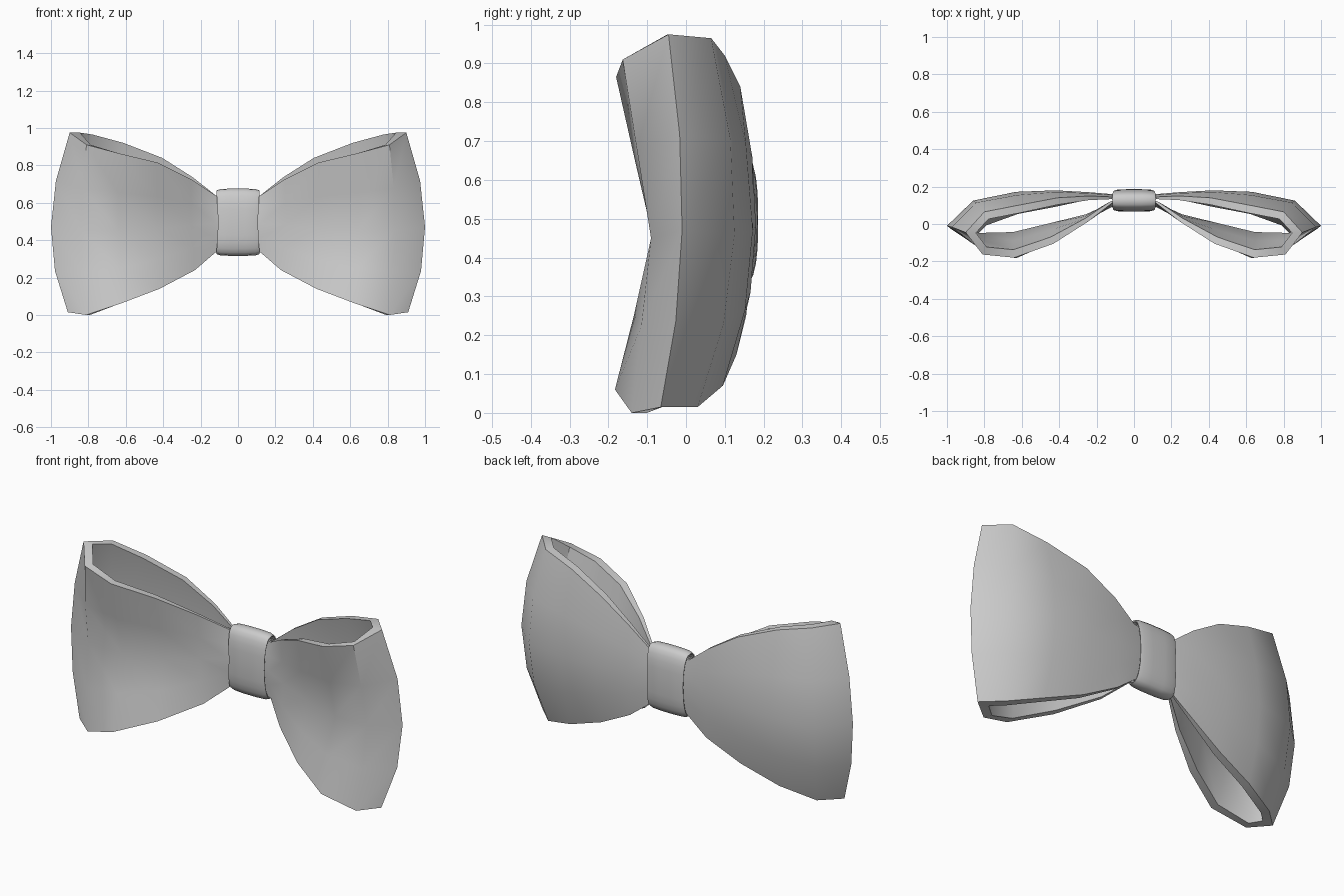
import bpy, bmesh, math
from mathutils import Vector

if "Cube" in bpy.data.objects:
    bpy.data.objects.remove(bpy.data.objects["Cube"])

def finish(name, bm, angle):
    mesh = bpy.data.meshes.new(name)
    bm.to_mesh(mesh)
    bm.free()
    ob = bpy.data.objects.new(name, mesh)
    bpy.context.collection.objects.link(ob)
    bpy.ops.object.select_all(action='DESELECT')
    ob.select_set(True)
    bpy.context.view_layer.objects.active = ob
    bpy.ops.object.shade_smooth_by_angle(angle=math.radians(angle))
    return ob

# Edge lines of the ribbon loop: front knot -> outer tip -> back knot
bottom = [(.06, .12, .34), (.12, .11, .335), (.23, .03, .24), (.42, -.09, .14), (.63, -.183, .06),
          (.81, -.14, 0), (.91, -.065, .015), (.81, .03, .015), (.63, .095, .07),
          (.42, .13, .15), (.23, .155, .25), (.12, .15, .335), (.06, .14, .34)]
middle = [(.06, .10, .49), (.12, .09, .49), (.25, .03, .48), (.43, -.03, .46), (.64, -.085, .45),
          (.84, -.09, .45), (1.0, -.01, .47), (.86, .125, .46), (.63, .172, .47),
          (.42, .18, .48), (.24, .17, .49), (.12, .16, .49), (.06, .15, .49)]
top = [(.06, .12, .64), (.12, .11, .64), (.25, .01, .725), (.43, -.105, .815), (.64, -.18, .865),
       (.81, -.163, .91), (.90, -.045, .975), (.80, .065, .965), (.62, .10, .92),
       (.41, .14, .84), (.24, .15, .735), (.12, .145, .64), (.06, .135, .64)]
ROWS = 5
THICK = .042
TIP = 6

def blend(a, b, c, t, col):
    p = Vector(a) * (2*t - 1) * (t - 1) + Vector(b) * 4*t * (1 - t) + Vector(c) * t * (2*t - 1)
    if col < TIP:      # front panel folds in a shallow V
        end = a if t < .5 else c
        p.y = b[1] + (end[1] - b[1]) * abs(2*t - 1)
    return p

def inset(row):
    """Offset one horizontal loop line inward, thinner near the knot."""
    out = []
    for i, p in enumerate(row):
        d1 = (p - row[i-1]).xy.normalized() if i else (row[1] - p).xy.normalized()
        d2 = (row[i+1] - p).xy.normalized() if i < len(row) - 1 else d1
        n1, n2 = Vector((-d1.y, d1.x)), Vector((-d2.y, d2.x))
        m = (n1 + n2).normalized()
        w = THICK * min(1, .25 + max(0, p.x - .1) * 2) / max(.5, m.dot(n1))
        out.append(p + Vector((m.x * w, m.y * w, 0)))
    return out

# Bow loops: hollow ribbon with thick rims, mirrored
bm = bmesh.new()
outer, inner = [], []
for r in range(ROWS):
    row = [blend(a, b, c, r / (ROWS - 1), i)
           for i, (a, b, c) in enumerate(zip(bottom, middle, top))]
    outer.append([bm.verts.new(p) for p in row])
    inner.append([bm.verts.new(p) for p in inset(row)])

def bridge(lo, hi):
    for i in range(len(lo) - 1):
        bm.faces.new((lo[i], lo[i+1], hi[i+1], hi[i]))

for r in range(ROWS - 1):
    bridge(outer[r], outer[r+1])
    bridge(inner[r+1], inner[r])
bridge(outer[-1], inner[-1])
bridge(inner[0], outer[0])
geom = bm.verts[:] + bm.edges[:] + bm.faces[:]
bmesh.ops.mirror(bm, geom=geom, axis='X', merge_dist=-1)
bmesh.ops.recalc_face_normals(bm, faces=bm.faces)
finish("bow_loops", bm, 38)

# Centre knot: rounded band wrapped around the pinched middle
bm = bmesh.new()
SEG = 24
profile = [(-.09, .88), (-.114, .92), (-.116, .95), (-.095, .985), (-.04, 1),
           (.04, 1), (.095, .985), (.116, .95), (.114, .92), (.09, .88)]
rings = []
for x, s in profile:
    ring = []
    for k in range(SEG):
        a = 2 * math.pi * k / SEG
        c, sn = math.cos(a), math.sin(a)
        z = math.copysign(abs(sn) ** .7, sn) * (.18 - (1 - s) * .2)
        y = math.copysign(abs(c) ** .7, c) * (.06 - (1 - s) * .15)
        ring.append(bm.verts.new((x * (.92 + .08 * abs(sn)), .126 + y, .496 + z)))
    rings.append(ring)
for p, q in zip(rings, rings[1:]):
    for k in range(SEG):
        n = (k + 1) % SEG
        bm.faces.new((p[k], p[n], q[n], q[k]))
bm.faces.new(rings[0])
bm.faces.new(rings[-1][::-1])
bmesh.ops.recalc_face_normals(bm, faces=bm.faces)
finish("centre_knot", bm, 50)
